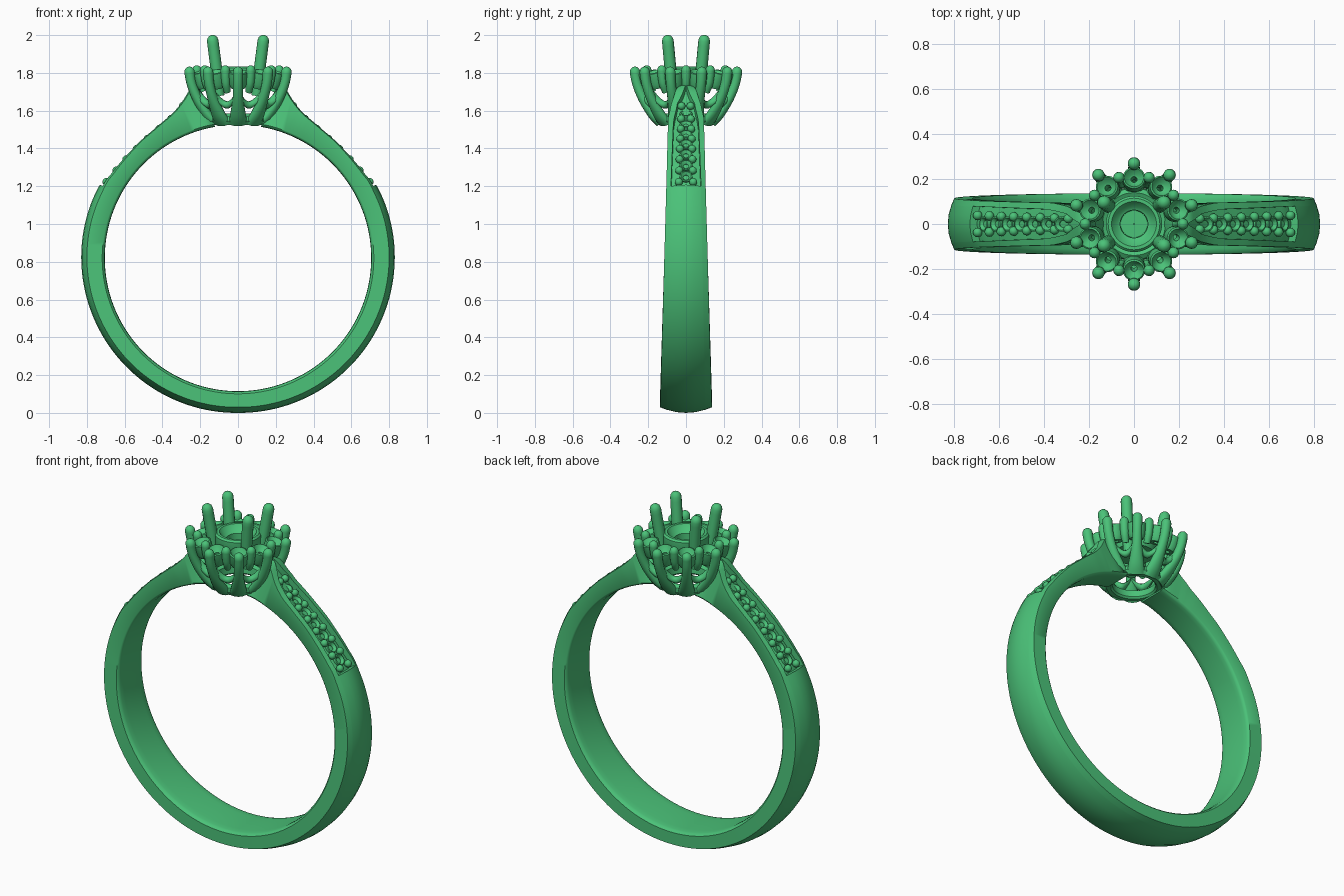
import bpy, bmesh
from math import sin, cos, pi, radians, hypot, atan2
from mathutils import Vector, Matrix

if "Cube" in bpy.data.objects:
    bpy.data.objects.remove(bpy.data.objects["Cube"])

CZ = 0.82   # height of the finger-hole centre

green = bpy.data.materials.new("green_metal")
green.diffuse_color = (.07, .54, .19, 1)
green.use_nodes = True
green.node_tree.nodes["Principled BSDF"].inputs["Base Color"].default_value = green.diffuse_color


def loft(name, rings, wrap=False, caps=True, angle=35):
    """Skin a list of equal closed loops."""
    n, m = len(rings[0]), len(rings)
    verts = [p for ring in rings for p in ring]
    faces = [(i * n + j, i * n + (j + 1) % n, (i + 1) % m * n + (j + 1) % n, (i + 1) % m * n + j)
             for i in range(m if wrap else m - 1) for j in range(n)]
    if caps and not wrap:
        faces += [tuple(range(n)), tuple((m - 1) * n + j for j in range(n))]
    mesh = bpy.data.meshes.new(name)
    mesh.from_pydata(verts, [], faces)
    bm = bmesh.new()
    bm.from_mesh(mesh)
    bmesh.ops.recalc_face_normals(bm, faces=bm.faces)
    bm.to_mesh(mesh)
    bm.free()
    mesh.materials.append(green)
    ob = bpy.data.objects.new(name, mesh)
    bpy.context.collection.objects.link(ob)
    bpy.ops.object.select_all(action='DESELECT')
    ob.select_set(True)
    bpy.context.view_layer.objects.active = ob
    bpy.ops.object.shade_smooth_by_angle(angle=radians(angle))
    return ob


def smooth(pts, n=5):
    """Catmull-Rom subdivision of a list of tuples."""
    out = []
    for i in range(len(pts) - 1):
        a, b, c, d = pts[max(i - 1, 0)], pts[i], pts[i + 1], pts[min(i + 2, len(pts) - 1)]
        for k in range(n):
            t = k / n
            out.append(tuple(0.5 * (2 * q + (r - p) * t + (2 * p - 5 * q + 4 * r - s) * t * t
                                    + (3 * q - p - 3 * r + s) * t ** 3)
                             for p, q, r, s in zip(a, b, c, d)))
    return out + [pts[-1]]


def lookup(table, x):
    if x <= table[0][0]:
        return table[0][1]
    for (x0, y0), (x1, y1) in zip(table, table[1:]):
        if x <= x1:
            return y0 + (y1 - y0) * (x - x0) / (x1 - x0)
    return table[-1][1]


def revolve(name, profile, matrix=Matrix(), seg=32):
    rings = [[matrix @ Vector((r * cos(2 * pi * k / seg), r * sin(2 * pi * k / seg), z))
              for k in range(seg)] for r, z in profile]
    return loft(name, rings, wrap=True)


def prong(name, ang, path, seg=14):
    """Round-tipped claw in a radial plane; path = (radius, z, side half-width, depth half-width)."""
    path = smooth(path)
    r1, z1, tw, rw = path[-1]
    dr, dz = r1 - path[-2][0], z1 - path[-2][1]
    length = hypot(dr, dz)
    for k in (30, 55, 75, 88):
        s, c = sin(radians(k)) * rw / length, cos(radians(k))
        path.append((r1 + dr * s, z1 + dz * s, tw * c, rw * c))
    rings = []
    for i, (r, z, tw, rw) in enumerate(path):
        a, b = path[max(i - 1, 0)], path[min(i + 1, len(path) - 1)]
        dr, dz = b[0] - a[0], b[1] - a[1]
        length = hypot(dr, dz)
        ring = []
        for k in range(seg):
            t = 2 * pi * k / seg
            rr = r + dz / length * rw * cos(t)
            zz = z - dr / length * rw * cos(t)
            side = tw * sin(t)
            ring.append((rr * cos(ang) - side * sin(ang), rr * sin(ang) + side * cos(ang), zz))
        rings.append(ring)
    return loft(name, rings, angle=60)


# Shank: domed band that rises into channelled shoulders (angles measured from the top)
OUTER = smooth([(10, .77), (13, .935), (15.5, .935), (18, .90), (22, .86), (26, .838), (31, .824),
                (36, .815), (46, .81), (56, .818), (62, .828), (90, .83), (180, .82)])
NARROW = [(13, .4), (16, .62), (20, .85), (26, 1)]
CHANNEL = [(14.5, .03), (20, .55), (30, .68), (60, .74)]
DOME = [(40, .01), (65, .03)]
CHANNEL_END = 62


def section(deg):
    phi = min(deg, 360 - deg)
    R, ri = lookup(OUTER, phi), .705
    wi = .137 - .027 * (CZ + R * cos(radians(phi)))
    wo = wi * lookup(NARROW, phi)
    c, d = lookup(CHANNEL, phi), lookup(DOME, phi)
    h = .035 if 14 < phi < CHANNEL_END else 0
    half = [(wi * .6, ri), (wi * .82, ri + .002), (wi * .94, ri + .006), (wi, ri + .014)]
    half += [(wo * u, R - d * u * u) for u in (1, .9, c + .02)]
    half += [(wo * u, R - h - d * u * u) for u in (c, c / 2)]
    loop = [(0, ri)] + half + [(0, R - h)] + [(-y, r) for y, r in reversed(half)]
    a = radians(deg)
    return [(r * sin(a), y, CZ + r * cos(a)) for y, r in loop]


degs = [10 + 340 * i / 200 for i in range(201)]
degs += [CHANNEL_END - .1, CHANNEL_END + .05, 360 - CHANNEL_END - .05, 360 - CHANNEL_END + .1]
loft("shank", [section(d) for d in sorted(degs)], angle=40)

# Shoulder beads and stone seats sitting in the channels
for side, label in ((1, "right"), (-1, "left")):
    rows = 8
    for i in range(rows):
        phi = 20 + 40 * i / (rows - 1)
        a, R = radians(phi), lookup(OUTER, phi)
        y = .024 + .014 * i / (rows - 1)
        for s in (1, -1):
            bpy.ops.mesh.primitive_uv_sphere_add(
                segments=14, ring_count=8, radius=.021,
                location=(side * (R - .022) * sin(a), s * y, CZ + (R - .022) * cos(a)))
            bpy.context.object.name = f"{label}_shoulder_bead"
            bpy.context.object.data.materials.append(green)
            bpy.ops.object.shade_smooth()
        if i < rows - 1:
            phi += 20 / (rows - 1)
            a, R = radians(phi), lookup(OUTER, phi)
            m = (Matrix.Translation((side * (R - .034) * sin(a), 0, CZ + (R - .034) * cos(a)))
                 @ Matrix.Rotation(side * a, 4, 'Y'))
            revolve(f"{label}_shoulder_seat",
                    [(.034, -.015), (.034, .012), (.028, .014), (.015, 0), (.015, -.015)], m, 20)

# Head: base ring and centre stone seat with a closed floor
revolve("head_base_ring", [(.115, 1.535), (.125, 1.525), (.15, 1.525), (.165, 1.545),
                           (.16, 1.57), (.14, 1.585), (.12, 1.575)], seg=48)
revolve("centre_seat", [(.002, 1.73), (.11, 1.73), (.125, 1.76), (.125, 1.825), (.115, 1.835),
                        (.10, 1.835), (.075, 1.80), (.062, 1.795), (.06, 1.755), (.002, 1.755)],
        seg=48)

# Halo: ten outer claws with seats, short inner claws and sagging rails between them
for k in range(10):
    a = radians(18 + 36 * k)
    prong("outer_claw", a, [(.135, 1.535, .05, .025), (.175, 1.58, .042, .027),
                            (.225, 1.66, .029, .026), (.258, 1.74, .026, .026),
                            (.27, 1.805, .028, .028)])
    m = (Matrix.Rotation(a, 4, 'Z') @ Matrix.Translation((.195, 0, 1.765))
         @ Matrix.Rotation(radians(16), 4, 'Y'))
    revolve("halo_seat", [(.014, -.045), (.038, -.045), (.05, -.02), (.05, .04), (.043, .044),
                          (.022, .015), (.014, .012)], m, 24)
    prong("inner_claw", a + radians(18), [(.185, 1.70, .018, .018), (.205, 1.74, .022, .022),
                                          (.214, 1.78, .024, .024), (.218, 1.815, .025, .025)])
    rail = []
    for i in range(13):
        t = i / 12
        sag = 1 - (2 * t - 1) ** 2
        b, r, z = a + radians(36 * t), .235 - .05 * sag, 1.70 - .07 * sag
        rail.append([(  (r + .02 * cos(q)) * cos(b), (r + .02 * cos(q)) * sin(b), z + .02 * sin(q))
                     for q in (2 * pi * j / 10 for j in range(10))])
    loft("halo_rail", rail, angle=60)

# Four tall centre claws
for sx in (1, -1):
    for sy in (1, -1):
        prong("centre_claw", atan2(.097 * sy, .135 * sx),
              [(.122, 1.68, .028, .028), (.138, 1.8, .031, .031), (.165, 1.97, .031, .031)])
